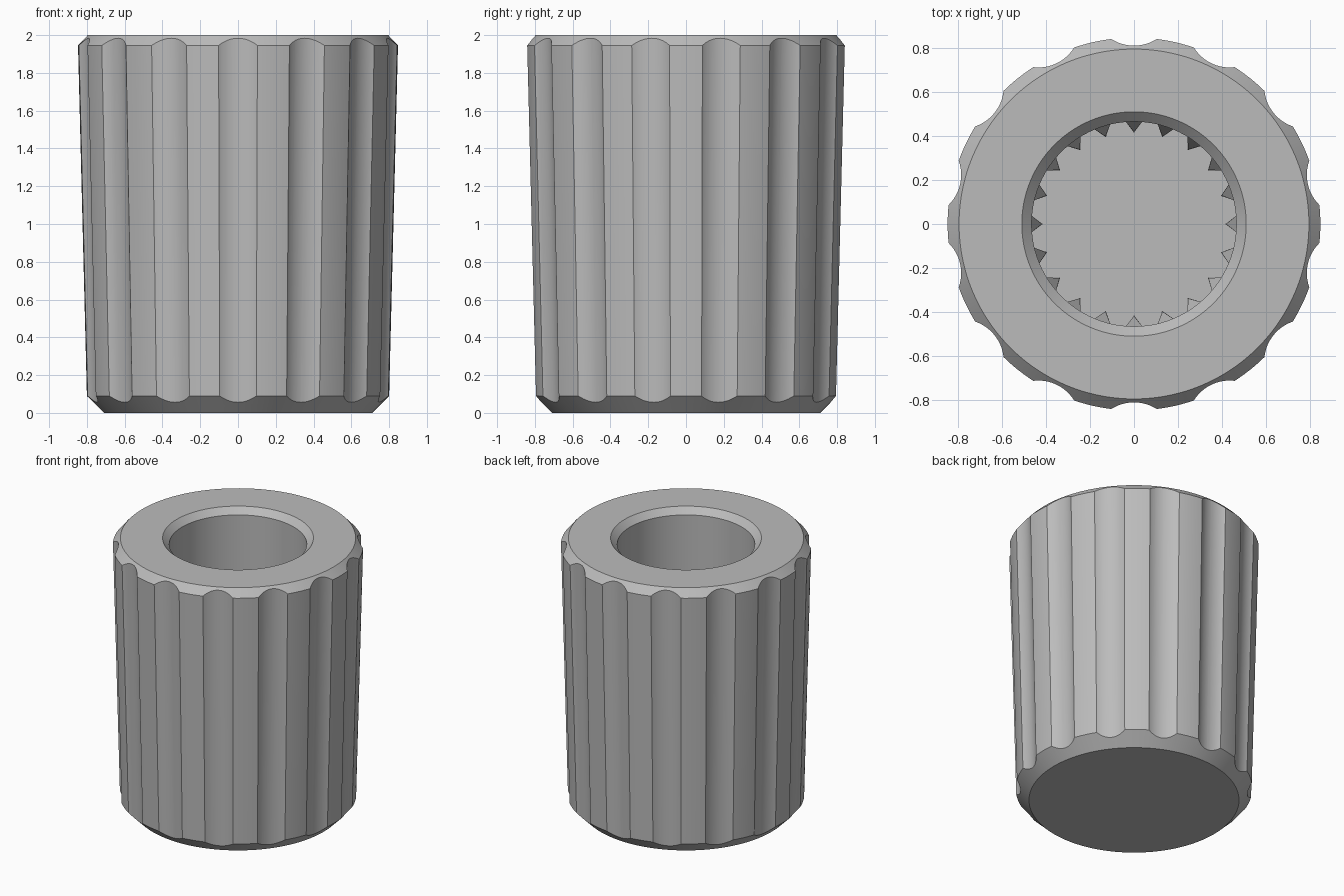
import bpy, bmesh, math
from mathutils import Matrix, Vector

if "Cube" in bpy.data.objects:
    bpy.data.objects.remove(bpy.data.objects["Cube"])

FLUTES, TEETH, SEGMENTS = 14, 20, 168
FLOOR_Z, TEETH_TOP = 0.40, 1.25

grey = bpy.data.materials.new("grey plastic")
grey.diffuse_color = (0.5, 0.5, 0.5, 1)
grey.use_nodes = True
grey.node_tree.nodes["Principled BSDF"].inputs["Base Color"].default_value = grey.diffuse_color


def make_object(name, bm):
    bmesh.ops.recalc_face_normals(bm, faces=bm.faces)
    mesh = bpy.data.meshes.new(name)
    bm.to_mesh(mesh)
    bm.free()
    mesh.materials.append(grey)
    obj = bpy.data.objects.new(name, mesh)
    bpy.context.collection.objects.link(obj)
    return obj


def lathe(profile):
    """Revolve (radius, z) points; the first and last rings are capped."""
    bm = bmesh.new()
    rings = []
    for r, z in profile:
        rings.append([bm.verts.new((r * math.cos(a), r * math.sin(a), z))
                      for a in (2 * math.pi * i / SEGMENTS for i in range(SEGMENTS))])
    for low, high in zip(rings, rings[1:]):
        for i in range(SEGMENTS):
            j = (i + 1) % SEGMENTS
            bm.faces.new((low[i], low[j], high[j], high[i]))
    bm.faces.new(rings[0])
    bm.faces.new(rings[-1])
    return bm


# Drafted body with chamfered ends and a blind bore
body = make_object("knob_body", lathe([
    (0.71, 0), (0.80, 0.09), (0.847, 1.945), (0.795, 2.0),
    (0.51, 2.0), (0.465, 1.955), (0.465, FLOOR_Z)]))

# Leaning round cutters for the grip flutes
bm = bmesh.new()
radius = 0.187
low, high = Vector((0, -0.945, -0.3)), Vector((0, -1.005, 2.3))
axis = high - low
lean = Vector((0, 0, 1)).rotation_difference(axis).to_matrix().to_4x4()
for i in range(FLUTES):
    turn = Matrix.Rotation(2 * math.pi * i / FLUTES, 4, 'Z')
    bmesh.ops.create_cone(
        bm, cap_ends=True, segments=96, radius1=radius, radius2=radius,
        depth=axis.length, matrix=turn @ Matrix.Translation((low + high) / 2) @ lean)
cutter = make_object("flute_cutter", bm)
cutter.hide_render = True

cut = body.modifiers.new("flutes", 'BOOLEAN')
cut.operation, cut.solver, cut.object = 'DIFFERENCE', 'EXACT', cutter
bpy.context.view_layer.objects.active = body
body.select_set(True)
bpy.ops.object.modifier_apply(modifier=cut.name)
bpy.data.objects.remove(cutter)
bpy.ops.object.shade_smooth_by_angle(angle=math.radians(25))

# Triangular spline teeth in the bore, with sloped lead-in tips
bm = bmesh.new()
for i in range(TEETH):
    turn = Matrix.Rotation(2 * math.pi * i / TEETH, 4, 'Z')

    def vert(x, y, z):
        return bm.verts.new(turn @ Vector((x, y, z)))

    a, b, c = vert(0.468, -0.04, FLOOR_Z), vert(0.468, 0.04, FLOOR_Z), vert(0.415, 0, FLOOR_Z)
    d, e, f = (vert(0.468, -0.04, TEETH_TOP), vert(0.468, 0.04, TEETH_TOP),
               vert(0.418, 0, TEETH_TOP - 0.12))
    for face in ((a, b, c), (d, f, e), (a, c, f, d), (c, b, e, f), (b, a, d, e)):
        bm.faces.new(face)
make_object("spline_teeth", bm)
